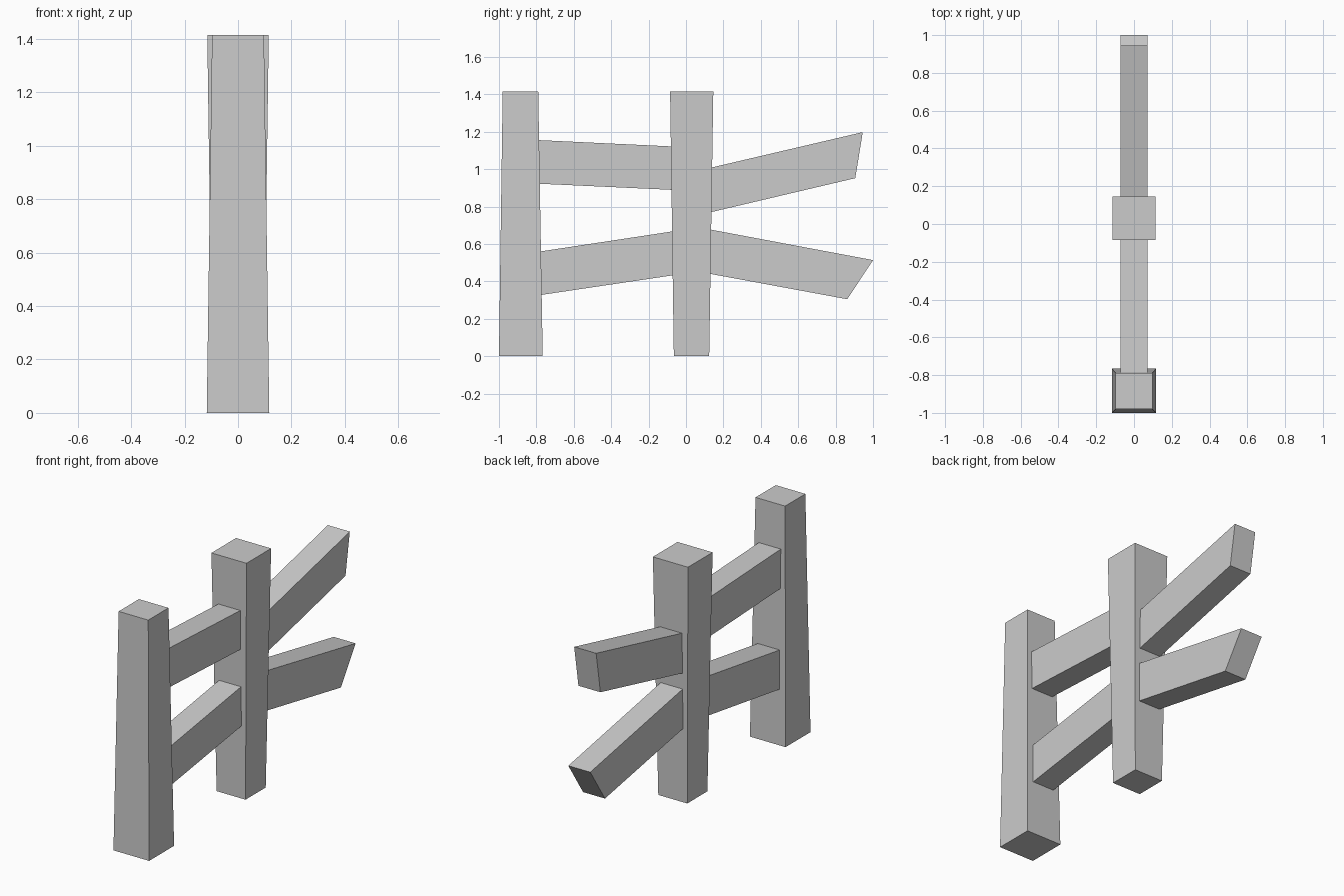
import bpy, bmesh

if "Cube" in bpy.data.objects:
    bpy.data.objects.remove(bpy.data.objects["Cube"])

H = 1.415


def make_mesh(name, ring_a, ring_b):
    """Closed prism joining two matching point loops."""
    bm = bmesh.new()
    a = [bm.verts.new(p) for p in ring_a]
    b = [bm.verts.new(p) for p in ring_b]
    bm.faces.new(a)
    bm.faces.new(b)
    n = len(a)
    for i in range(n):
        j = (i + 1) % n
        bm.faces.new((a[i], a[j], b[j], b[i]))
    bmesh.ops.recalc_face_normals(bm, faces=bm.faces)
    me = bpy.data.meshes.new(name)
    bm.to_mesh(me)
    bm.free()
    ob = bpy.data.objects.new(name, me)
    bpy.context.collection.objects.link(ob)


def post(name, bottom, top):
    """Tapered square post; each end is (half width x, y min, y max)."""
    def ring(end, z):
        w, y0, y1 = end
        return [(-w, y0, z), (w, y0, z), (w, y1, z), (-w, y1, z)]
    make_mesh(name, ring(bottom, 0), ring(top, H))


def rail(name, profile, w=0.072):
    """Plank extruded across x from a (y, z) side profile."""
    make_mesh(name, [(-w, y, z) for y, z in profile],
              [(w, y, z) for y, z in profile])


# Posts: one narrows upward, the other widens upward
post("front_post", (0.117, -1.0, -0.766), (0.097, -0.98, -0.79))
post("middle_post", (0.095, -0.065, 0.124), (0.115, -0.085, 0.146))

# Rails between the posts, ends let slightly into the wood
rail("upper_rail", [(-0.80, 1.156), (-0.06, 1.121), (-0.06, 0.889), (-0.80, 0.923)])
rail("lower_rail", [(-0.80, 0.557), (-0.055, 0.670), (-0.055, 0.435), (-0.80, 0.324)])

# Broken rails with slanted free ends
rail("upper_broken_rail", [(0.115, 1.004), (0.945, 1.198), (0.905, 0.952), (0.115, 0.766)])
rail("lower_broken_rail", [(0.11, 0.681), (1.0, 0.514), (0.862, 0.305), (0.11, 0.444)])
